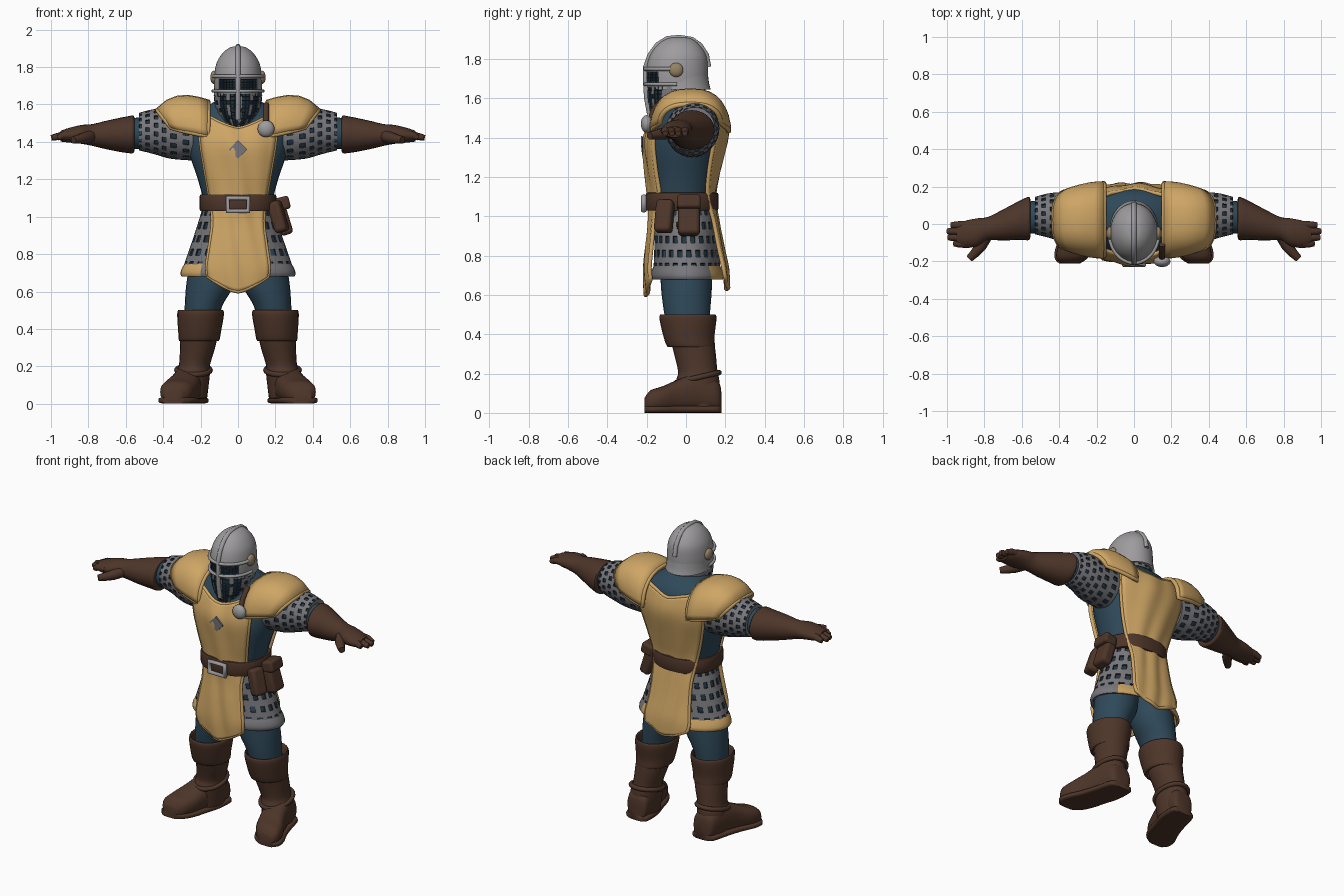
import bpy, bmesh, math
from mathutils import Vector

cube = bpy.data.objects.get("Cube")
if cube:
    bpy.data.objects.remove(cube, do_unlink=True)


def material(name, rgb):
    m = bpy.data.materials.new(name)
    m.use_nodes = True
    m.diffuse_color = (*rgb, 1)
    bsdf = m.node_tree.nodes["Principled BSDF"]
    bsdf.inputs["Base Color"].default_value = (*rgb, 1)
    bsdf.inputs["Roughness"].default_value = 0.8
    return m


YELLOW = material("ochre cloth", (0.62, 0.38, 0.13))
BROWN = material("brown leather", (0.075, 0.036, 0.022))
BLUE = material("blue cloth", (0.028, 0.066, 0.1))
STEEL = material("helmet steel", (0.34, 0.33, 0.34))
MAIL = material("mail grey", (0.19, 0.185, 0.2))
BRASS = material("dull brass", (0.3, 0.23, 0.13))
DARK = material("dark gap", (0.017, 0.035, 0.052))


def finish(name, bm, mats, angle=45):
    mesh = bpy.data.meshes.new(name)
    bm.to_mesh(mesh)
    bm.free()
    for m in mats:
        mesh.materials.append(m)
    mesh.polygons.foreach_set("use_smooth", [True] * len(mesh.polygons))
    mesh.set_sharp_from_angle(angle=math.radians(angle))
    ob = bpy.data.objects.new(name, mesh)
    bpy.context.collection.objects.link(ob)
    return ob


def smooth_rows(rows, steps):
    """Catmull-Rom interpolation of a list of tuples."""
    out = []
    for i in range(len(rows) - 1):
        a, b, c, d = (rows[max(0, min(len(rows) - 1, i + k))] for k in (-1, 0, 1, 2))
        for s in range(steps):
            t = s / steps
            out.append([0.5 * (2 * q + (r - p) * t + (2 * p - 5 * q + 4 * r - w) * t * t
                               + (3 * q - p - 3 * r + w) * t ** 3)
                        for p, q, r, w in zip(a, b, c, d)])
    return out + [list(rows[-1])]


def loft(name, rings, mats, axis="Z", side=1, n=24, steps=4, power=2, caps=True, rule=None, hole=0):
    """Skin of oval rings (position, centre 1, centre 2, radius 1, radius 2)."""
    bm = bmesh.new()
    loops = []
    for t, c1, c2, r1, r2 in smooth_rows(rings, steps):
        loop = []
        for j in range(n):
            a = 2 * math.pi * j / n
            c, s = math.cos(a), math.sin(a)
            u = c1 + r1 * math.copysign(abs(c) ** (2 / power), c)
            v = c2 + r2 * math.copysign(abs(s) ** (2 / power), s)
            x, y, z = {"X": (t, u, v), "Y": (u, t, v), "Z": (u, v, t)}[axis]
            loop.append(bm.verts.new((x * side, y, z)))
        loops.append(loop)
    for i in range(len(loops) - 1):
        for j in range(n):
            k = (j + 1) % n
            f = bm.faces.new((loops[i][j], loops[i][k], loops[i + 1][k], loops[i + 1][j]))
            if rule:
                f.material_index = rule(i, j, f.calc_center_median())
    if caps:
        bm.faces.new(loops[0])
        bm.faces.new(loops[-1])
    bmesh.ops.recalc_face_normals(bm, faces=bm.faces)
    if hole:
        gaps = [f for f in bm.faces if f.material_index == 1]
        bmesh.ops.inset_individual(bm, faces=gaps, thickness=0.002, depth=-hole)
    return finish(name, bm, mats)


def tube(name, points, radius, mat, side=1, cyclic=False, tip=1.0):
    cu = bpy.data.curves.new(name, "CURVE")
    cu.dimensions = "3D"
    cu.bevel_depth, cu.bevel_resolution, cu.use_fill_caps = radius, 3, True
    sp = cu.splines.new("POLY")
    sp.points.add(len(points) - 1)
    for i, p in enumerate(points):
        sp.points[i].co = (p[0] * side, p[1], p[2], 1)
        sp.points[i].radius = 1 + (tip - 1) * i / (len(points) - 1)
    sp.use_cyclic_u, sp.use_smooth = cyclic, True
    cu.materials.append(mat)
    ob = bpy.data.objects.new(name, cu)
    bpy.context.collection.objects.link(ob)
    return ob


def sheet(name, grid, mat, thick=0.02, trim=0.011):
    """Cloth sheet from rows of points, with a rolled trim round its border."""
    bm = bmesh.new()
    vs = [[bm.verts.new(p) for p in row] for row in grid]
    for a, b in zip(vs, vs[1:]):
        for j in range(len(a) - 1):
            bm.faces.new((a[j], a[j + 1], b[j + 1], b[j]))
    ob = finish(name, bm, [mat])
    mod = ob.modifiers.new("thickness", "SOLIDIFY")
    mod.thickness, mod.offset = thick, 0
    border = grid[0] + [r[-1] for r in grid[1:-1]] + grid[-1][::-1] + [r[0] for r in grid[-2:0:-1]]
    tube(name + "_trim", border, trim, mat, cyclic=True)


def blob(name, kind, loc, scale, mat, rot=(0, 0, 0), bevel=0.0):
    bm = bmesh.new()
    if kind == "ball":
        bmesh.ops.create_uvsphere(bm, u_segments=24, v_segments=14, radius=1)
    else:
        bmesh.ops.create_cube(bm, size=2)
    bmesh.ops.scale(bm, vec=scale, verts=bm.verts)
    ob = finish(name, bm, [mat])
    ob.location, ob.rotation_euler = loc, rot
    if bevel:
        mod = ob.modifiers.new("soft edges", "BEVEL")
        mod.width, mod.segments = bevel, 3
    return ob


def links(i, j, c):
    return int(i % 2 == 1 and (j + i // 2) % 2 == 1)


# Torso
loft("torso", [(0.82, 0, 0, 0.17, 0.13), (1.05, 0, -0.02, 0.18, 0.15), (1.2, 0, -0.015, 0.215, 0.165),
               (1.35, 0, -0.005, 0.265, 0.18), (1.47, 0, 0.02, 0.28, 0.175), (1.56, 0, 0.03, 0.21, 0.14),
               (1.63, 0, 0.0, 0.1, 0.1)], [BLUE], n=32, power=2.2)


# Tabard: rows are middle z, edge z, half width, middle y, edge y
def tabard(name, rows):
    grid = []
    for zm, ze, w, ym, ye in smooth_rows(rows, 4):
        row = []
        for k in range(17):
            u = k / 8 - 1
            fold = 0.006 * math.sin(u * 8 + zm * 9) * (1 - u * u)
            row.append((u * w, ym + (ye - ym) * u * u + fold, zm + (ze - zm) * abs(u) ** 1.4))
        grid.append(row)
    sheet(name, grid, YELLOW)


tabard("front_tabard", [(1.47, 1.56, 0.2, -0.175, -0.12), (1.38, 1.41, 0.2, -0.21, -0.165),
                        (1.25, 1.25, 0.175, -0.2, -0.155), (1.1, 1.1, 0.15, -0.185, -0.135),
                        (0.98, 0.98, 0.135, -0.18, -0.16), (0.85, 0.85, 0.15, -0.195, -0.175),
                        (0.72, 0.74, 0.165, -0.205, -0.185), (0.6, 0.68, 0.16, -0.2, -0.18)])
tabard("back_tabard", [(1.52, 1.58, 0.2, 0.185, 0.13), (1.42, 1.44, 0.23, 0.205, 0.15),
                       (1.25, 1.25, 0.19, 0.17, 0.12), (1.1, 1.1, 0.15, 0.14, 0.11),
                       (0.98, 0.98, 0.135, 0.155, 0.14), (0.85, 0.85, 0.14, 0.18, 0.165),
                       (0.73, 0.74, 0.155, 0.205, 0.19), (0.63, 0.69, 0.15, 0.21, 0.2)])
blob("chest_diamond", "box", (0, -0.222, 1.36), (0.035, 0.004, 0.035), MAIL, (0.08, math.pi / 4, 0))

# Belt, buckle and pouches
loft("belt", [(1.03, 0, -0.02, 0.195, 0.178), (1.04, 0, -0.02, 0.205, 0.185), (1.11, 0, -0.02, 0.205, 0.185),
              (1.12, 0, -0.02, 0.195, 0.178)], [BROWN], n=32, power=2.4, steps=2)
tube("buckle", [(x, -0.215, z) for x, z in ((-0.055, 1.03), (0.055, 1.03), (0.055, 1.1), (-0.055, 1.1))],
     0.015, STEEL, cyclic=True)
blob("front_pouch", "box", (0.215, -0.11, 1.0), (0.035, 0.045, 0.085), BROWN, (0, -0.3, -0.3), 0.02)
blob("side_pouch", "box", (0.235, 0.015, 1.0), (0.035, 0.055, 0.1), BROWN, (0, -0.3, 0), 0.02)
blob("pouch_flap", "box", (0.235, 0.015, 1.07), (0.042, 0.06, 0.035), BROWN, (0, -0.25, 0), 0.015)

# Mail skirt with a hem that turns to cloth at the back and right
loft("mail_skirt", [(1.06, 0, -0.01, 0.185, 0.155), (0.9, 0, 0, 0.235, 0.16), (0.74, 0, 0.005, 0.29, 0.17)],
     [MAIL, DARK], n=44, steps=5, caps=False, rule=links, hole=0.008)
loft("skirt_hem", [(0.75, 0, 0.005, 0.285, 0.168), (0.72, 0, 0.005, 0.302, 0.18), (0.69, 0, 0.008, 0.308, 0.185),
                   (0.68, 0, 0.008, 0.29, 0.17), (0.74, 0, 0.005, 0.27, 0.155)], [MAIL, YELLOW],
     n=44, steps=2, caps=False, rule=lambda i, j, c: int(c.x < -0.2 or c.y > 0.12))

# Head: mail curtain, helmet, ridge, eye openings, ear bosses
loft("mail_curtain", [(1.48, 0, -0.07, 0.06, 0.1), (1.54, 0, -0.055, 0.105, 0.132), (1.62, 0, -0.05, 0.127, 0.147),
                      (1.7, 0, -0.045, 0.12, 0.145)], [MAIL, DARK], n=36, steps=4, hole=0.006,
     rule=lambda i, j, c: int((c.y < -0.13 and j % 3 > 0) or links(i, j, c)))
loft("helmet", [(1.655, 0, -0.045, 0.122, 0.15), (1.68, 0, -0.045, 0.127, 0.156), (1.75, 0, -0.045, 0.127, 0.157),
                (1.82, 0, -0.04, 0.115, 0.143), (1.875, 0, -0.038, 0.082, 0.105), (1.905, 0, -0.035, 0.042, 0.06),
                (1.912, 0, -0.035, 0.005, 0.005)], [STEEL, DARK], n=48, steps=5, hole=0.008,
     rule=lambda i, j, c: int(c.y < -0.1 and 0.022 < abs(c.x) < 0.1 and 1.685 < c.z < 1.735))
tube("helmet_ridge", [(0, -0.185, 1.52), (0, -0.2, 1.6), (0, -0.205, 1.68), (0, -0.205, 1.76), (0, -0.183, 1.82),
                      (0, -0.145, 1.873), (0, -0.095, 1.904), (0, -0.035, 1.91), (0, 0.03, 1.9),
                      (0, 0.072, 1.87), (0, 0.104, 1.82), (0, 0.115, 1.76)], 0.014, STEEL)
brow = [(0.133 * math.sin(a), -0.045 - 0.163 * math.cos(a)) for a in (k * math.pi / 20 for k in range(-10, 11))]
tube("brow_rim", [(x, y, 1.75) for x, y in brow], 0.01, STEEL)
tube("cheek_rim", [(x, y, 1.672) for x, y in brow], 0.009, STEEL)
loft("neck_guard", [(1.74, 0, -0.04, 0.125, 0.15), (1.68, 0, -0.035, 0.127, 0.152), (1.645, 0, -0.03, 0.13, 0.156)],
     [STEEL], n=36, caps=False)

for s, label in ((1, "left"), (-1, "right")):
    blob(label + "_ear_boss", "ball", (0.128 * s, -0.05, 1.745), (0.02, 0.036, 0.036), BRASS)

    # Shoulder guard curving from chest to back
    grid = []
    for k in range(17):
        a = math.radians(-4 + 188 * k / 16)
        row = []
        for v in (0, 0.2, 0.4, 0.6, 0.8, 1):
            flare = 1 - 0.22 * v * v
            x = 0.16 + (0.2 + 0.07 * math.sin(a)) * v
            y = 0.022 - 0.195 * flare * math.copysign(abs(math.cos(a)) ** 0.75, math.cos(a))
            z = 1.44 + 0.04 * v + (0.175 + 0.04 * v - 0.125 * v ** 3) * max(math.sin(a), -0.05) ** 1
            row.append((x * s, y, z))
        grid.append(row)
    sheet(label + "_shoulder_guard", grid, YELLOW, 0.024, 0.013)

    # Arm: mail sleeve, cloth, gauntlet
    loft(label + "_mail_sleeve", [(0.24, 0.03, 1.43, 0.13, 0.13), (0.36, 0.035, 1.445, 0.135, 0.135),
                                  (0.45, 0.045, 1.455, 0.12, 0.12), (0.53, 0.045, 1.455, 0.1, 0.1)],
         [MAIL, DARK], "X", s, n=32, steps=4, rule=links, hole=0.008)
    loft(label + "_upper_arm", [(0.45, 0.045, 1.455, 0.09, 0.09), (0.6, 0.03, 1.44, 0.085, 0.08)],
         [BLUE], "X", s, steps=2)
    loft(label + "_gauntlet", [(0.555, 0.03, 1.44, 0.085, 0.08), (0.56, 0.03, 1.44, 0.115, 0.1),
                               (0.61, 0.02, 1.438, 0.105, 0.095), (0.7, -0.005, 1.437, 0.083, 0.077),
                               (0.78, -0.025, 1.437, 0.063, 0.058), (0.84, -0.045, 1.44, 0.075, 0.05),
                               (0.91, -0.055, 1.435, 0.07, 0.038), (0.95, -0.06, 1.43, 0.05, 0.028)],
         [BROWN], "X", s)
    for k in range(4):
        y = -0.105 + 0.033 * k
        reach = (0.95, 0.98, 0.985, 0.965)[k]
        tube(f"{label}_finger_{k}", [(0.88, y, 1.437), (0.94, y, 1.435), (reach, y, 1.425), (reach + 0.014, y, 1.422)],
             0.024, BROWN, s, tip=0.6)
    tube(label + "_thumb", [(0.79, -0.06, 1.43), (0.82, -0.12, 1.42), (0.85, -0.155, 1.415), (0.88, -0.185, 1.41)],
         0.036, BROWN, s, tip=0.55)

    # Leg, boot shaft, turned-down cuff, foot and sole
    loft(label + "_leg", [(0.95, 0.09, 0, 0.09, 0.12), (0.8, 0.125, 0, 0.12, 0.13), (0.65, 0.145, 0.002, 0.13, 0.13),
                          (0.52, 0.185, 0.005, 0.1, 0.118), (0.4, 0.2, 0.01, 0.09, 0.1)], [BLUE], side=s)
    loft(label + "_boot_shaft", [(0.45, 0.205, 0.015, 0.1, 0.11), (0.33, 0.212, 0.04, 0.097, 0.108),
                                 (0.21, 0.232, 0.06, 0.083, 0.1), (0.16, 0.24, 0.06, 0.09, 0.11),
                                 (0.03, 0.245, 0.065, 0.08, 0.105)], [BROWN], side=s)
    loft(label + "_boot_cuff", [(0.45, 0.2, 0.01, 0.1, 0.115), (0.5, 0.2, 0.01, 0.115, 0.135),
                                (0.48, 0.2, 0.01, 0.125, 0.145), (0.39, 0.205, 0.015, 0.115, 0.13),
                                (0.34, 0.208, 0.025, 0.108, 0.122), (0.335, 0.21, 0.03, 0.095, 0.11)],
         [BROWN], side=s, caps=False)
    tube(label + "_ankle_strap", [(0.238 + 0.09 * math.cos(a), 0.06 + 0.108 * math.sin(a), 0.18 + 0.025 * math.sin(a))
                                  for a in (k * math.pi / 10 for k in range(20))], 0.014, BROWN, s, True)
    foot = [(0.18, 0.235, 0.04, 0.1), (0.16, 0.24, 0.07, 0.16), (0.06, 0.255, 0.083, 0.2), (-0.04, 0.285, 0.085, 0.165),
            (-0.12, 0.315, 0.092, 0.13), (-0.18, 0.335, 0.08, 0.11), (-0.212, 0.345, 0.045, 0.07)]
    loft(label + "_foot", [(y, x, h / 2 + 0.005, w, h / 2) for y, x, w, h in foot], [BROWN], "Y", s, power=2.6)
    loft(label + "_sole", [(y, x, 0.018, w + 0.01, 0.018) for y, x, w, h in foot], [BROWN], "Y", s, power=4)

# Shoulder clasp
blob("clasp", "ball", (0.15, -0.2, 1.47), (0.045, 0.03, 0.045), STEEL)
tube("clasp_strap", [(0.15, -0.185, 1.48), (0.15, -0.165, 1.54), (0.15, -0.11, 1.6)], 0.016, BROWN)
